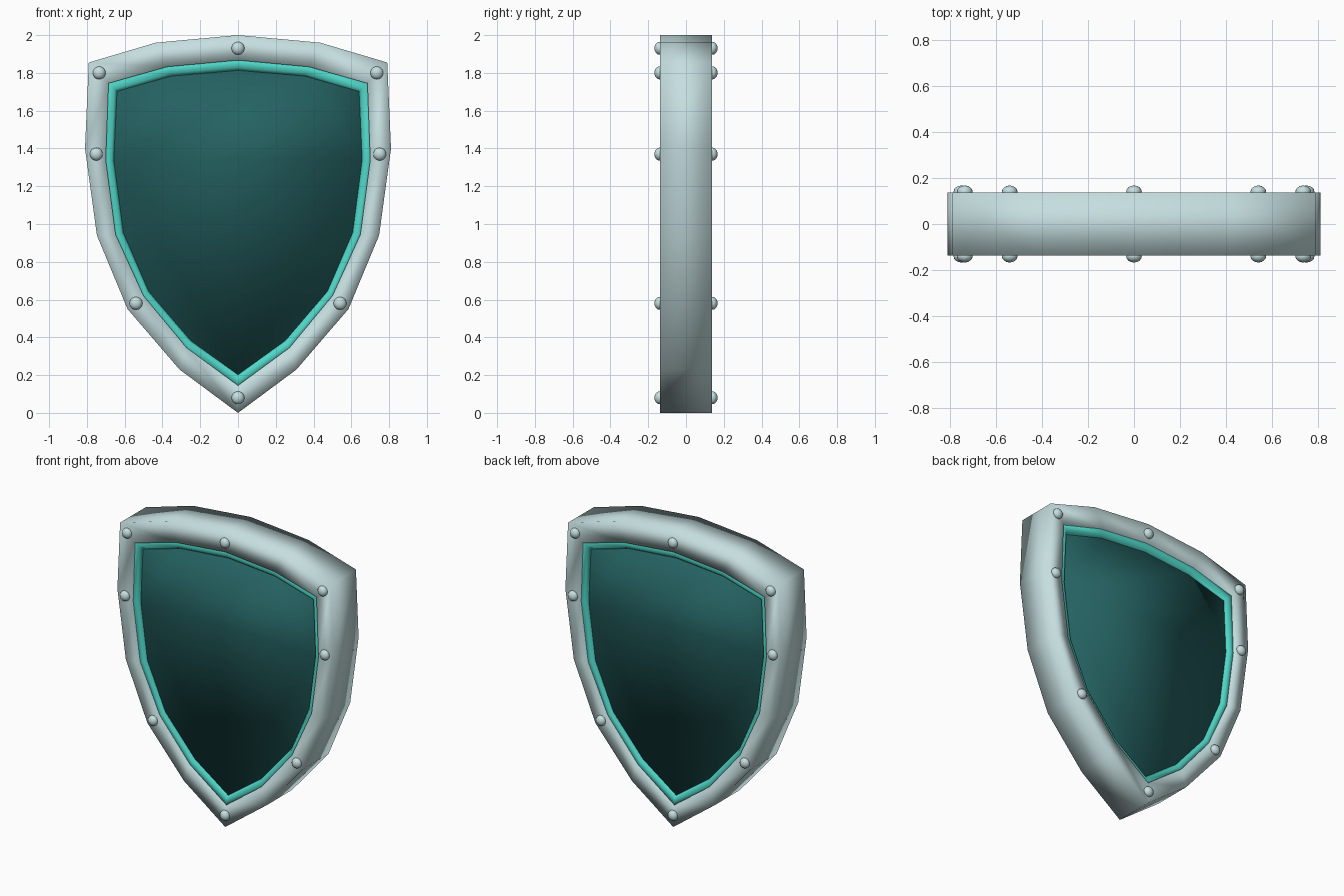
import bpy
import bmesh

cube = bpy.data.objects.get("Cube")
if cube:
    bpy.data.objects.remove(cube, do_unlink=True)


def material(name, rgb):
    m = bpy.data.materials.new(name)
    m.use_nodes = True
    color = (*rgb, 1)
    m.diffuse_color = color
    m.node_tree.nodes["Principled BSDF"].inputs["Base Color"].default_value = color
    return m


steel = material("pale_steel", (0.56, 0.73, 0.74))
turquoise = material("bright_turquoise", (0.08, 0.68, 0.58))
teal = material("deep_teal", (0.018, 0.12, 0.12))


def mirrored(half):
    """Close a half outline (x, z), listed from top to bottom, across x = 0."""
    return half + [(-x, z) for x, z in half[-2:0:-1]]


def blend(a, b, t):
    return [(p[0] + (q[0] - p[0]) * t, p[1] + (q[1] - p[1]) * t) for p, q in zip(a, b)]


def finish(bm, name, mat):
    bmesh.ops.recalc_face_normals(bm, faces=bm.faces)
    for f in bm.faces:
        f.smooth = True
    mesh = bpy.data.meshes.new(name)
    bm.to_mesh(mesh)
    bm.free()
    mesh.materials.append(mat)
    obj = bpy.data.objects.new(name, mesh)
    bpy.context.collection.objects.link(obj)
    return obj


def loft(name, mat, section, solid=False):
    """Join outlines placed at depths y; the back repeats the front."""
    loops = section + [(o, -y) for o, y in reversed(section)]
    bm = bmesh.new()
    rows = [[bm.verts.new((x, y, z)) for x, z in o] for o, y in loops]
    n = len(rows[0])
    pairs = list(zip(rows, rows[1:]))
    if solid:
        bm.faces.new(rows[0])
        bm.faces.new(rows[-1])
    else:
        pairs.append((rows[-1], rows[0]))
    for a, b in pairs:
        for i in range(n):
            j = (i + 1) % n
            bm.faces.new((a[i], a[j], b[j], b[i]))
    return finish(bm, name, mat)


# Outlines of the shield, from outside to inside
rim = mirrored([(0, 2), (0.435, 1.96), (0.79, 1.855), (0.81, 1.4),
                (0.747, 0.94), (0.585, 0.55), (0.31, 0.23), (0, 0)])
border = mirrored([(0, 1.867), (0.375, 1.832), (0.685, 1.745), (0.70, 1.34),
                   (0.648, 0.945), (0.5, 0.62), (0.272, 0.345), (0, 0.145)])
field = mirrored([(0, 1.81), (0.352, 1.78), (0.638, 1.7), (0.655, 1.34),
                  (0.605, 0.955), (0.472, 0.645), (0.25, 0.385), (0, 0.205)])

# Frame, raised trim and recessed panel
loft("frame", steel, [(rim, -0.137), (border, -0.137)])
loft("trim", turquoise, [(blend(border, rim, 0.1), -0.125),
                         (blend(border, field, 0.65), -0.125), (field, -0.1)])
loft("panel", teal, [(blend(field, border, 0.2), -0.104)], solid=True)

# Rivets on both faces
spots = [(0, 1.93), (0, 0.08)]
for x, z in [(0.735, 1.8), (0.75, 1.37), (0.54, 0.58)]:
    spots += [(x, z), (-x, z)]
for side, y in (("front", -0.14), ("back", 0.14)):
    for x, z in spots:
        bm = bmesh.new()
        bmesh.ops.create_uvsphere(bm, u_segments=16, v_segments=10, radius=0.034)
        bmesh.ops.scale(bm, vec=(1, 0.8, 1), verts=bm.verts)
        finish(bm, side + "_rivet", steel).location = (x, y, z)
